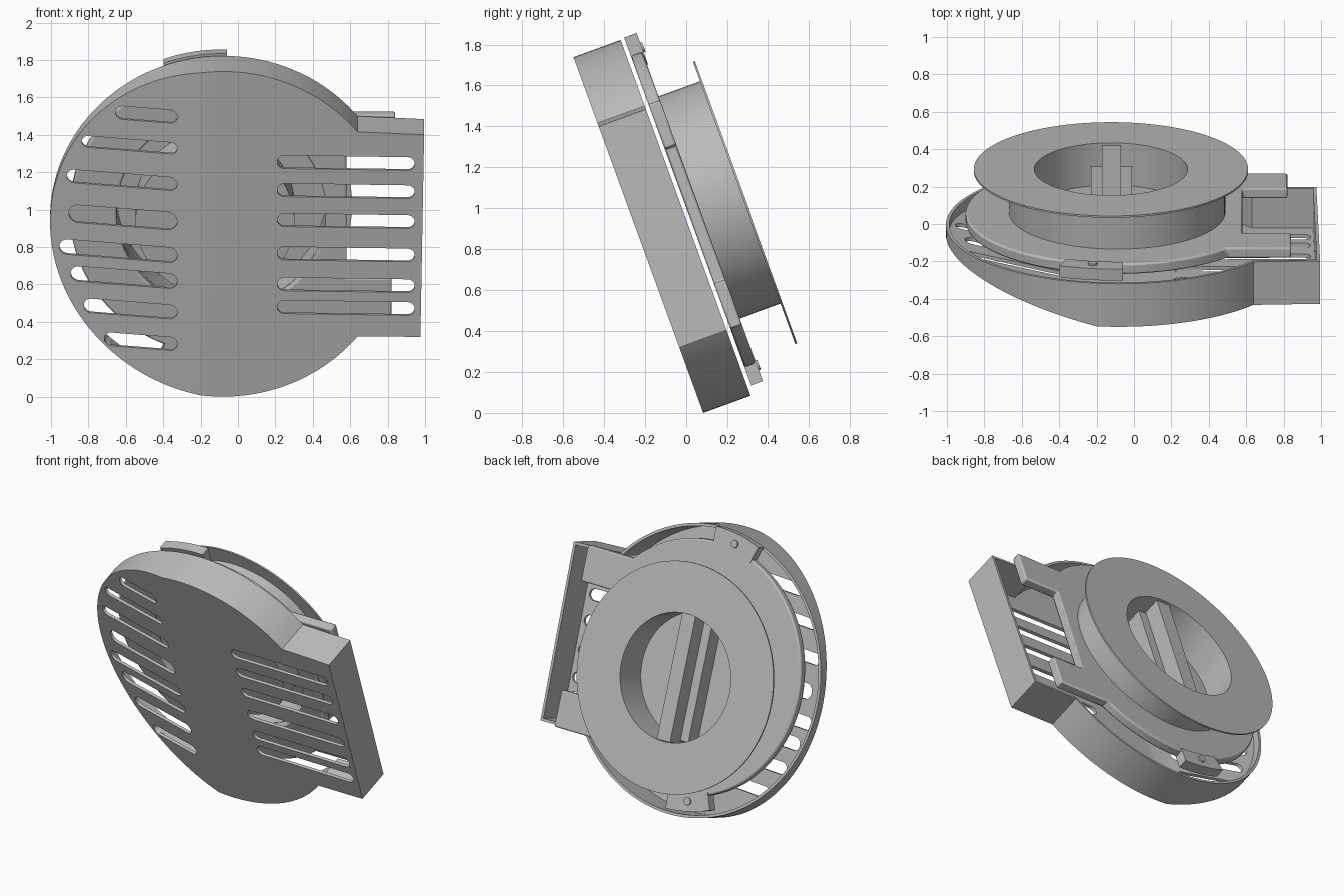
import bpy, bmesh
from math import radians, sin, cos, pi, sqrt

if "Cube" in bpy.data.objects:
    bpy.data.objects.remove(bpy.data.objects["Cube"])

grey = bpy.data.materials.new("plain_grey")
grey.use_nodes = True
grey.diffuse_color = (0.5, 0.5, 0.5, 1)
grey.node_tree.nodes["Principled BSDF"].inputs["Base Color"].default_value = (0.5, 0.5, 0.5, 1)

TILT = radians(20)
CASE = (-0.08, 0.925)      # casing centre in the tilted frame (x, z)
PLATE = (-0.09, 0.95)
FLANGE = (-0.123, 0.895)
CREASE = -0.2


def bend(x):
    """Depth of the front face, which folds back on one side."""
    return max(0, CREASE - x) * 0.231


def arc(c, r, a0, a1, n):
    angles = [radians(a0 + (a1 - a0) * i / n) for i in range(n + 1)]
    return [(c[0] + r * cos(a), c[1] + r * sin(a)) for a in angles]


def circle(c, r, n=96):
    return arc(c, r, 0, 360, n)[:-1]


def box(x0, x1, z0, z1):
    return [(x0, z0), (x1, z0), (x1, z1), (x0, z1)]


def prism(name, outline, y0, y1, folded=False):
    """Extrude an x-z outline in depth; all parts share the same tilt."""
    bm = bmesh.new()
    face = bm.faces.new([bm.verts.new((x, y0, z)) for x, z in outline])
    ext = bmesh.ops.extrude_face_region(bm, geom=[face])
    back = [v for v in ext["geom"] if isinstance(v, bmesh.types.BMVert)]
    for v in back:
        v.co.y = y1
    if folded:
        bmesh.ops.bisect_plane(bm, geom=bm.verts[:] + bm.edges[:] + bm.faces[:],
                               plane_co=(CREASE, 0, 0), plane_no=(1, 0, 0))
        for v in bm.verts:
            if v.co.y < (y0 + y1) / 2:
                v.co.y += bend(v.co.x)
    bmesh.ops.recalc_face_normals(bm, faces=bm.faces)
    mesh = bpy.data.meshes.new(name)
    bm.to_mesh(mesh)
    bm.free()
    mesh.materials.append(grey)
    obj = bpy.data.objects.new(name, mesh)
    bpy.context.collection.objects.link(obj)
    obj.rotation_euler = (TILT, 0, 0)
    obj.location = (0, 0.083, 0)
    return obj


def activate(obj):
    bpy.ops.object.select_all(action="DESELECT")
    obj.select_set(True)
    bpy.context.view_layer.objects.active = obj


def cut(obj, cutters):
    for c in cutters:
        mod = obj.modifiers.new("cut", "BOOLEAN")
        mod.operation = "DIFFERENCE"
        mod.solver = "EXACT"
        mod.object = c
        activate(obj)
        bpy.ops.object.modifier_apply(modifier=mod.name)
        bpy.data.objects.remove(c)


def smooth(obj):
    activate(obj)
    bpy.ops.object.shade_smooth_by_angle(angle=radians(30))


def ring(name, c, r_out, r_in, y0, y1):
    obj = prism(name, circle(c, r_out), y0, y1)
    cut(obj, [prism("cutter", circle(c, r_in), y0 - 0.1, y1 + 0.1)])
    return obj


def slot(x0, x1, z, width, drop=0.0):
    """Round-ended slot cutter."""
    r = width / 2
    pts = arc((x1 - r, z - drop), r, -90, 90, 10) + arc((x0 + r, z), r, 90, 270, 10)
    return prism("cutter", pts, -0.1, 0.24)


# Casing: round shell with a square side duct, open at the back
def case_outline(inset):
    r = 0.925 - inset
    top, low, side = 1.49 - inset, 0.34 + inset, inset
    a_top = 38 if inset == 0 else 37.5
    pts = arc(CASE, r, a_top + 1, 360 - a_top - 1, 110)
    return pts + [(0.975 - side, low), (0.995 - side, top)]


casing = prism("casing", case_outline(0), 0, 0.245, True)
cutters = [prism("cutter", case_outline(0.018), 0.02, 0.4, True)]

# Vent slots: x of the outer end, height, width
LEFT = [(-0.655, 1.58, 0.075), (-0.835, 1.4, 0.065), (-0.915, 1.197, 0.075),
        (-0.905, 0.985, 0.1), (-0.955, 0.792, 0.085), (-0.895, 0.644, 0.085),
        (-0.825, 0.468, 0.08), (-0.715, 0.287, 0.075)]
for x, z, w in LEFT:
    cutters.append(slot(x, -0.325, z, w))
for z in (1.335, 1.175, 1.005, 0.815, 0.64, 0.51):
    cutters.append(slot(0.21, 0.945, z, 0.075, 0.01))
cut(casing, cutters)
smooth(casing)

# Mounting plate with two arms and a wide notch between them
R = 0.81


def on_plate(z):
    return PLATE[0] + sqrt(R * R - (z - PLATE[1]) ** 2)


hi, lo = 1.508, 0.34
a_hi = radians(43.5)
pts = arc(PLATE, R, 43.5, 360 - 48.9, 90)
pts += [(0.82, lo), (0.82, 0.576), (0.58, 0.576), (0.58, 1.275), (0.84, 1.275), (0.84, hi)]
plate = prism("mounting_plate", pts, 0.265, 0.325)
cut(plate, [prism("cutter", circle(PLATE, 0.56), 0.1, 0.5)])
mod = plate.modifiers.new("soft_edge", "BEVEL")
mod.width = 0.01
mod.segments = 2
mod.limit_method = "ANGLE"
mod.angle_limit = radians(40)
smooth(plate)

# Clip tabs at the top and bottom of the plate, each with a small pin
for name, a0, a1 in (("upper", 88, 110), ("lower", 248, 269)):
    tab = prism(name + "_tab", arc(PLATE, 0.905, a0, a1, 12) + arc(PLATE, 0.79, a1, a0, 12),
                0.265, 0.33)
    smooth(tab)
    mid = radians((a0 + a1) / 2)
    spot = (PLATE[0] + 0.84 * cos(mid), PLATE[1] + 0.84 * sin(mid))
    smooth(prism(name + "_pin", circle(spot, 0.025, 20), 0.32, 0.34))

# Drum, flange and recessed cup
smooth(ring("drum", PLATE, 0.578, 0.56, 0.32, 0.542))
smooth(ring("flange", FLANGE, 0.733, 0.41, 0.54, 0.55))
smooth(ring("cup_wall", FLANGE, 0.425, 0.41, 0.3, 0.545))
smooth(prism("cup_floor", circle(FLANGE, 0.425), 0.29, 0.31))

# Grip bar across the cup, on a wider step
prism("grip_bar", box(-0.17, -0.07, 0.488, 1.302), 0.3, 0.535)
prism("grip_step", box(-0.23, -0.01, 0.5, 1.29), 0.3, 0.42)
